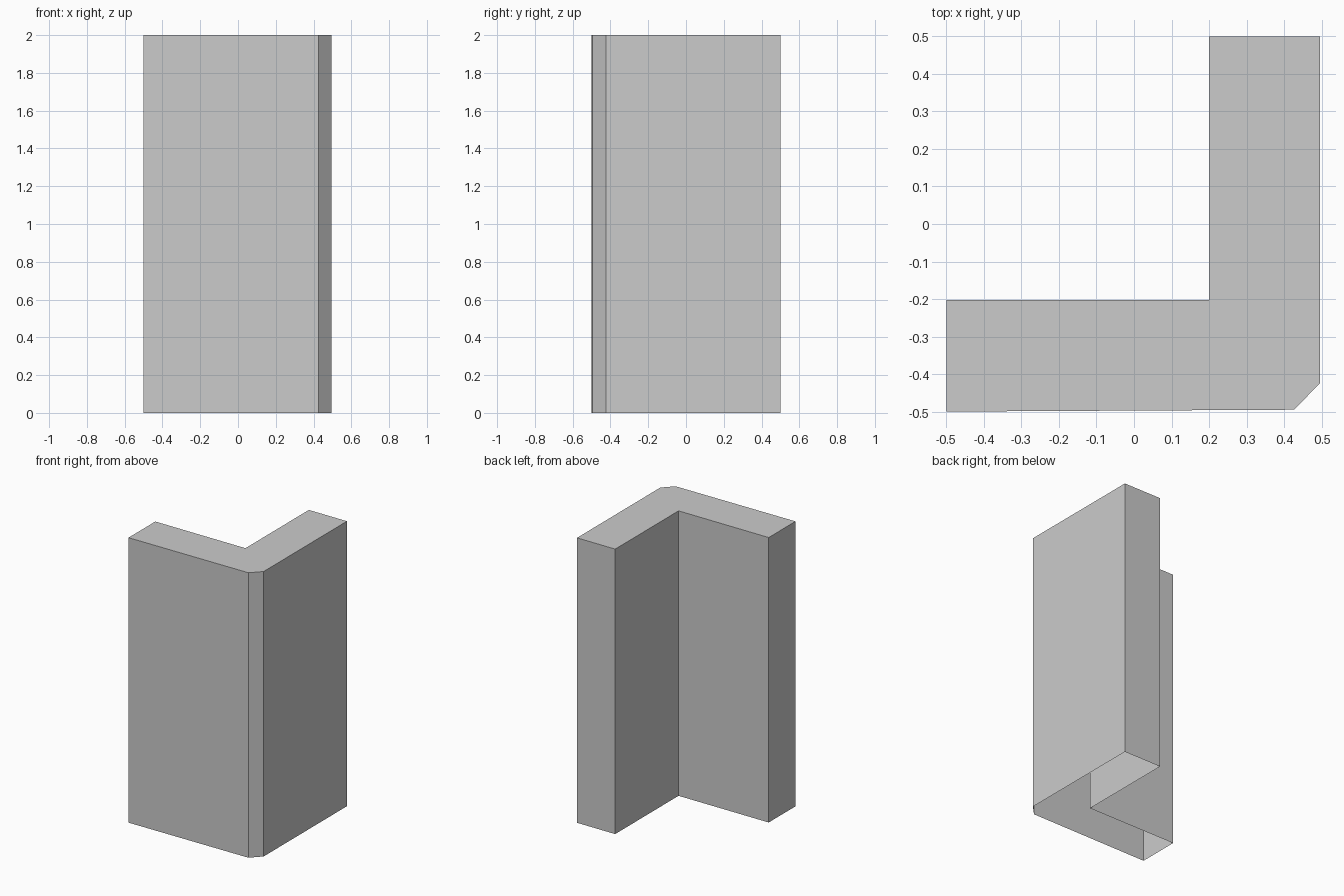
import bpy
import bmesh

cube = bpy.data.objects.get("Cube")
if cube:
    bpy.data.objects.remove(cube, do_unlink=True)

HEIGHT = 2.0

# Plain grey material
grey = bpy.data.materials.new("light_grey")
grey.use_nodes = True
color = (0.6, 0.6, 0.6, 1.0)
grey.diffuse_color = color
grey.node_tree.nodes["Principled BSDF"].inputs["Base Color"].default_value = color

# L-shaped plan with a chamfered outer corner, counter-clockwise
plan = [
    (-0.5, -0.5), (0.427, -0.495), (0.496, -0.424),
    (0.496, 0.5), (0.2, 0.5), (0.2, -0.203), (-0.5, -0.203),
]

# Corner wall: capped on top, open underneath
bm = bmesh.new()
base = bm.faces.new([bm.verts.new((x, y, 0)) for x, y in plan])
result = bmesh.ops.extrude_face_region(bm, geom=[base])
top_verts = [v for v in result["geom"] if isinstance(v, bmesh.types.BMVert)]
bmesh.ops.translate(bm, verts=top_verts, vec=(0, 0, HEIGHT))
bottom = [f for f in bm.faces if all(v.co.z < 0.01 for v in f.verts)]
bmesh.ops.recalc_face_normals(bm, faces=bm.faces[:])
if bottom:
    bmesh.ops.delete(bm, geom=bottom, context="FACES_ONLY")

# Make sure the cap faces up and the walls face outward
bm.normal_update()
cap = max(bm.faces, key=lambda f: f.calc_center_median().z)
if cap.normal.z < 0:
    bmesh.ops.reverse_faces(bm, faces=bm.faces[:])

mesh = bpy.data.meshes.new("corner_wall")
bm.to_mesh(mesh)
bm.free()
mesh.materials.append(grey)
wall = bpy.data.objects.new("corner_wall", mesh)
bpy.context.collection.objects.link(wall)
